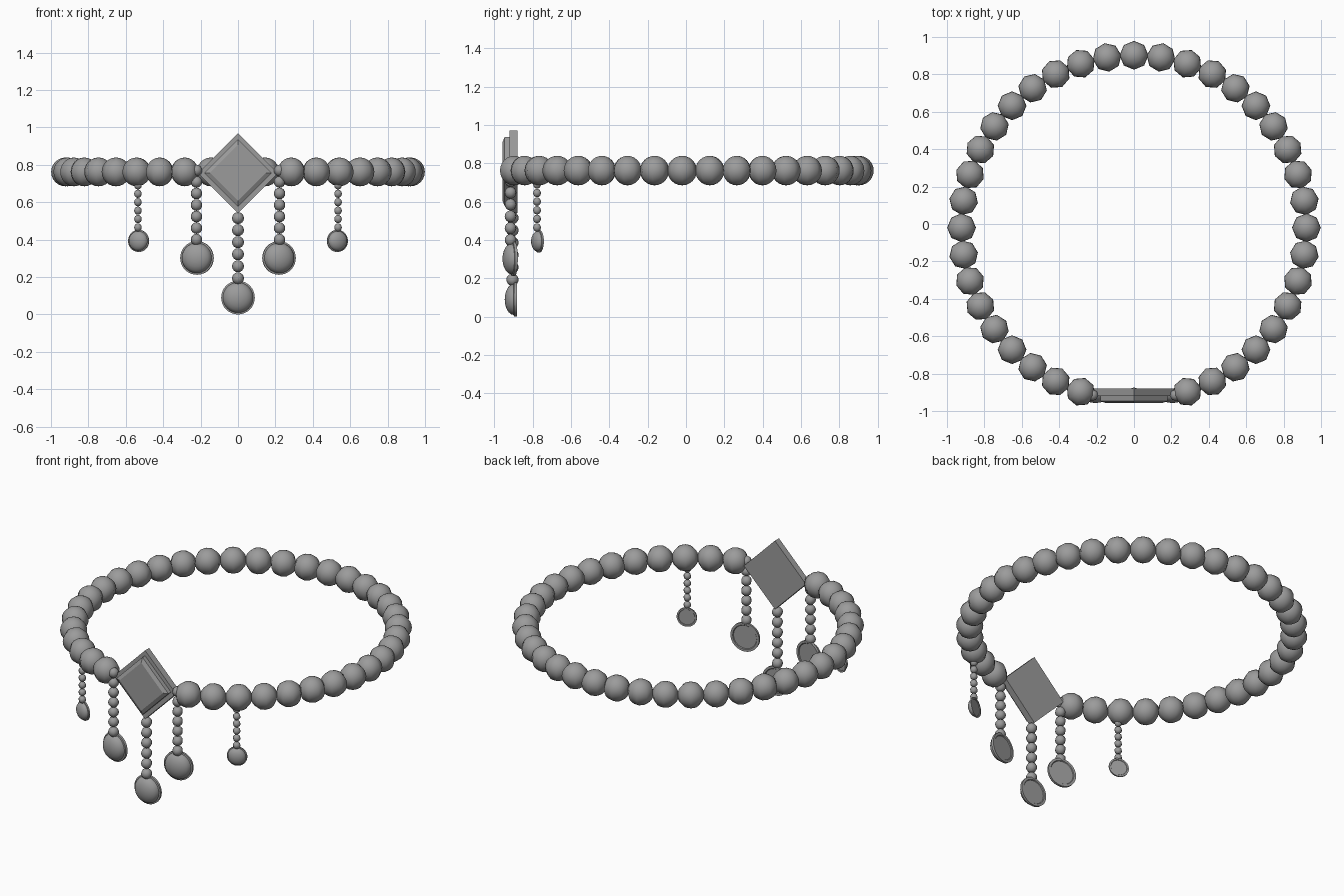
import bpy, bmesh, math
from mathutils import Matrix, Vector

if "Cube" in bpy.data.objects:
    bpy.data.objects.remove(bpy.data.objects["Cube"], do_unlink=True)

metal = bpy.data.materials.new("grey_metal")
metal.use_nodes = True
GREY = (0.33, 0.33, 0.33, 1)
metal.diffuse_color = GREY
metal.node_tree.nodes["Principled BSDF"].inputs["Base Color"].default_value = GREY


def finish(name, bm, smooth):
    """Turn a bmesh into a named, shaded object."""
    bmesh.ops.recalc_face_normals(bm, faces=bm.faces)
    mesh = bpy.data.meshes.new(name)
    bm.to_mesh(mesh)
    bm.free()
    mesh.materials.append(metal)
    obj = bpy.data.objects.new(name, mesh)
    bpy.context.collection.objects.link(obj)
    if smooth:
        bpy.ops.object.select_all(action="DESELECT")
        obj.select_set(True)
        bpy.context.view_layer.objects.active = obj
        bpy.ops.object.shade_smooth_by_angle(angle=math.radians(50))
    return obj


def add_bead(bm, center, radius, turn=0, segments=8, rings=12):
    place = Matrix.Translation(center) @ Matrix.Rotation(turn, 4, "Z")
    bmesh.ops.create_uvsphere(bm, u_segments=segments, v_segments=rings,
                              radius=radius, matrix=place)


def lathe(name, profile, sides, center, turn=0, smooth=True):
    """Revolve (radius, forward) points about the front-facing axis."""
    bm = bmesh.new()
    verts = [bm.verts.new((0, -f, r)) for r, f in profile]
    edges = [bm.edges.new(pair) for pair in zip(verts, verts[1:])]
    bmesh.ops.spin(bm, geom=verts + edges, cent=(0, 0, 0), axis=(0, 1, 0),
                   angle=math.tau, steps=sides, use_merge=True)
    bmesh.ops.remove_doubles(bm, verts=bm.verts, dist=0.0001)
    obj = finish(name, bm, smooth)
    obj.location = center
    obj.rotation_euler.z = turn
    return obj


# Main ring of beads, open at the front where the plaque sits
STEP = math.radians(9)
RING_Z = 0.762
bm = bmesh.new()
for i in range(-18, 19):
    a = i * STEP
    center = Vector((0.922 * math.sin(a), 0.922 * math.cos(a) - 0.02, RING_Z))
    add_bead(bm, center, 0.077, math.pi / 2 - a)
finish("ring_beads", bm, True)

# Diamond plaque: back slab with a chamfered raised tier
lathe("plaque_slab", [(0, 0), (0.215, 0), (0.215, 0.04), (0, 0.04)],
      4, (0, -0.88, 0.755), smooth=False)
lathe("plaque_tier", [(0, 0), (0.18, 0), (0.18, 0.03), (0.15, 0.042), (0, 0.042)],
      4, (0, -0.916, 0.757), smooth=False)


def pendant(name, x, y, top, bottom, count, bead, disc_z, disc, turn):
    """Hanging bead chain ending in a domed disc."""
    bm = bmesh.new()
    for i in range(count):
        z = top + (bottom - top) * i / (count - 1)
        add_bead(bm, (x, y, z), bead, turn, 8, 8)
    finish(name + "_chain", bm, True)
    # Rimmed disc with a shallow recess behind and a dome in front
    profile = [(0, 0.05), (0.8, 0.05), (0.84, 0), (1, 0), (1, 0.16), (0.9, 0.18)]
    for i in range(1, 6):
        a = i * math.pi / 10
        profile.append((0.9 * math.cos(a), 0.18 + 0.52 * math.sin(a)))
    profile = [(r * disc, f * disc) for r, f in profile]
    back = Vector((math.sin(turn), -math.cos(turn), 0)) * -0.25 * disc
    lathe(name + "_disc", profile, 32, Vector((x, y, disc_z)) + back, turn)


pendant("center_pendant", 0, -0.905, 0.515, 0.193, 6, 0.032, 0.09, 0.09, 0)
for side, s in (("left", 1), ("right", -1)):
    pendant(side + "_inner_pendant", s * 0.222, -0.915, 0.77, 0.4, 7, 0.031,
            0.302, 0.09, s * math.radians(10))
    pendant(side + "_outer_pendant", s * 0.535, -0.777, 0.69, 0.465, 6, 0.022,
            0.393, 0.059, s * math.radians(22))
